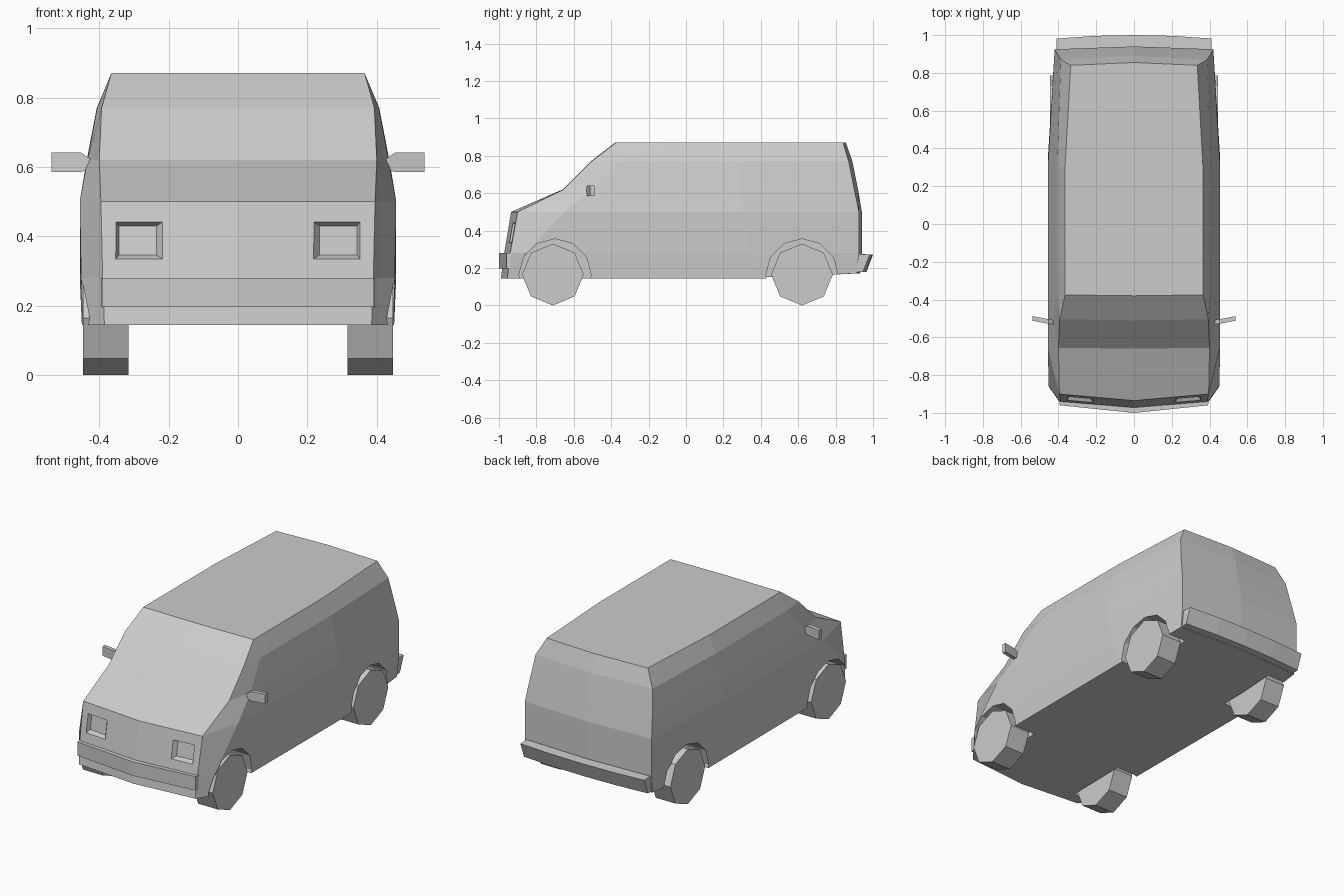
import bpy, bmesh, math
from mathutils import Vector

if "Cube" in bpy.data.objects:
    bpy.data.objects.remove(bpy.data.objects["Cube"])


def make(name, verts, faces):
    me = bpy.data.meshes.new(name)
    me.from_pydata(verts, [], faces)
    bm = bmesh.new()
    bm.from_mesh(me)
    bmesh.ops.recalc_face_normals(bm, faces=bm.faces)
    bm.to_mesh(me)
    bm.free()
    ob = bpy.data.objects.new(name, me)
    bpy.context.collection.objects.link(ob)
    return ob


def loft(name, rings):
    """Skin closed rings of equal length and cap both ends."""
    n = len(rings[0])
    verts = [v for r in rings for v in r]
    faces = [(k * n + i, k * n + (i + 1) % n, (k + 1) * n + (i + 1) % n, (k + 1) * n + i)
             for k in range(len(rings) - 1) for i in range(n)]
    faces += [tuple(range(n)), tuple(range((len(rings) - 1) * n, len(rings) * n))]
    return make(name, verts, faces)


def mirrored(half):
    """Complete a half outline whose first and last points lie on x = 0."""
    return half + [(-x, y, z) for x, y, z in reversed(half[1:-1])]


def cylinder(name, radius, x0, x1, y, z, sides):
    ring = [(y + radius * math.cos(2 * math.pi * i / sides),
             z + radius * math.sin(2 * math.pi * i / sides)) for i in range(sides)]
    return loft(name, [[(x, a, b) for a, b in ring] for x in (x0, x1)])


def cut(target, cutter):
    mod = target.modifiers.new("cut", 'BOOLEAN')
    mod.operation = 'DIFFERENCE'
    mod.solver = 'EXACT'
    mod.object = cutter
    cutter.hide_render = True
    cutter.hide_set(True)


# Body: plan outlines stacked by height
# (z, nose y, front corner, side front, side middle, rear corner, tail y)
levels = [
    (.145, -.99, (.385, -.955), (.445, -.87), (.45, .43), (.415, .91), .93),
    (.28, -.972, (.39, -.94), (.452, -.86), (.456, .35), (.42, .925), .94),
    (.50, -.935, (.395, -.90), (.456, -.65), (.456, .30), (.42, .925), .94),
    (.62, -.66, (.40, -.655), (.434, -.50), (.436, .30), (.407, .90), .92),
    (.77, -.51, (.393, -.505), (.406, -.37), (.407, .30), (.387, .87), .89),
    (.87, -.38, (.365, -.375), (.365, -.10), (.365, .30), (.335, .84), .855),
]
rings = []
for z, nose, fc, sf, sm, rc, tail in levels:
    rear_z = max(z, .172)
    rings.append(mirrored([(0, nose, z), (*fc, z), (*sf, z), (*sm, z),
                           (*rc, rear_z), (0, tail, rear_z)]))
body = loft("van_body", rings)

for s, side in ((1, "right"), (-1, "left")):
    for y, end in ((-.70, "front"), (.62, "rear")):
        # Wheel arch opening and octagonal wheel
        cut(body, cylinder(f"{end}_{side}_arch_cutter", .193,
                           s * .305, s * .6, y, .163, 12))
        wy = y - .012 if end == "front" else y
        cylinder(f"{end}_{side}_wheel", .165, s * .316, s * .446, wy, .165, 8)

    # Recessed headlight, parallel to the sloping nose
    def nose_point(x, z, depth):
        return (s * x, -.972 + .09 * x + (z - .28) * .17 + depth, z)

    def quad(x0, x1, z0, z1, depth):
        return [nose_point(x, z, depth) for x, z in
                ((x0, z0), (x1, z0), (x1, z1), (x0, z1))]

    cut(body, loft(f"{side}_headlight_cutter",
                   [quad(.21, .356, .33, .446, -.012), quad(.235, .343, .346, .43, .022)]))

    # Door mirror, angled slightly rearward at the tip
    make_rings = []
    for x, y, z0 in ((.415, -.522, .60), (.452, -.516, .585), (.538, -.500, .585)):
        make_rings.append([(s * x, y - .012, z0), (s * x, y + .012, z0),
                           (s * x, y + .012, .641 if x > .43 else .615),
                           (s * x, y - .012, .641 if x > .43 else .615)])
    loft(f"{side}_door_mirror", make_rings)

# Front bumper: bowed band
loft("front_bumper", [mirrored([(0, -1.0, z), (.392, -.96, z), (.40, -.90, z), (0, -.93, z)])
                      for z in (.197, .28)])

# Rear bumper: side profile swept across, bowed at the centre
profile = [(.86, .172), (.965, .18), (1.0, .272), (.91, .276)]
loft("rear_bumper", [[(x, y - bow, z) for y, z in profile]
                     for x, bow in ((-.41, .018), (-.2, .004), (0, 0), (.2, .004), (.41, .018))])
